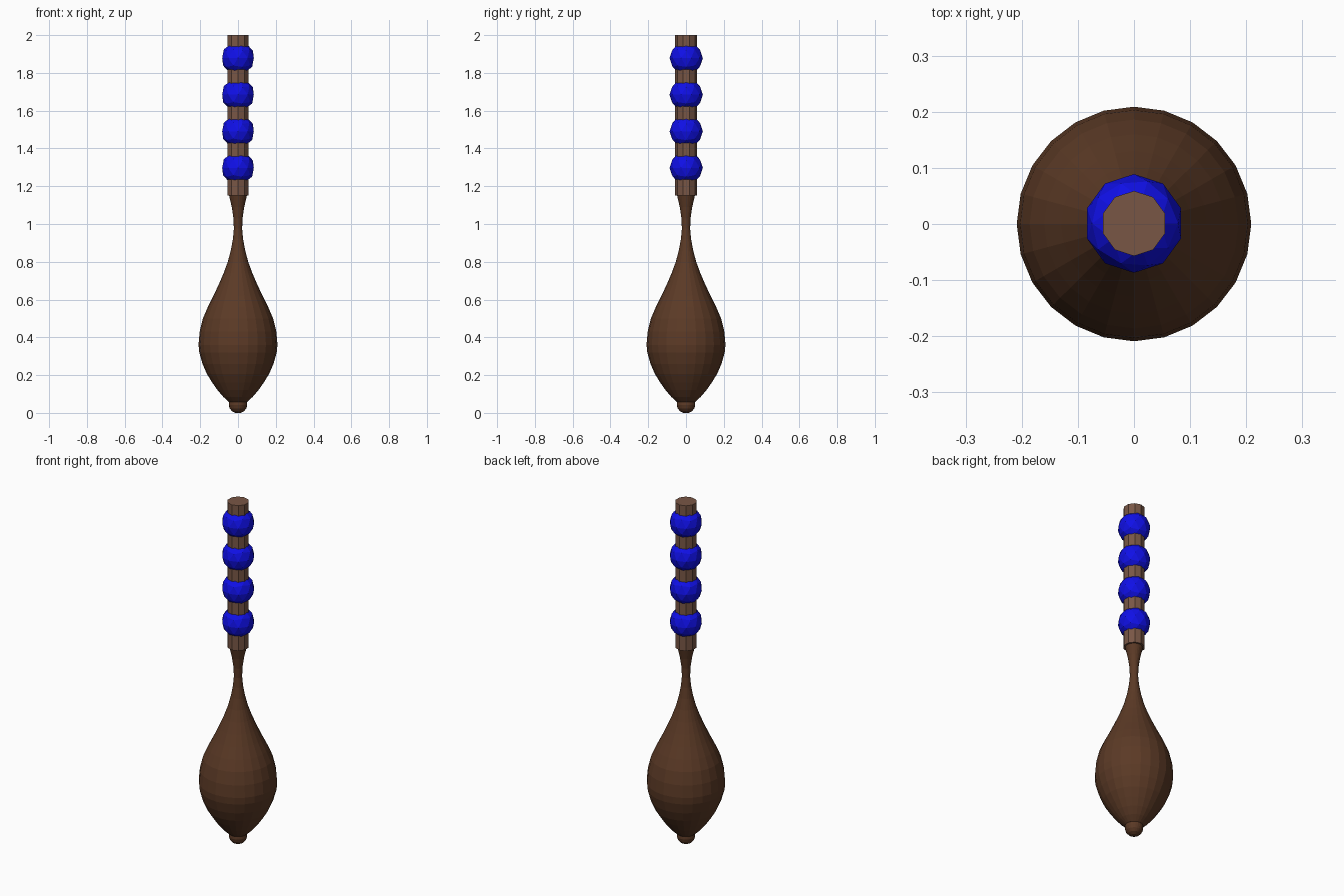
import bpy, bmesh, math

if "Cube" in bpy.data.objects:
    bpy.data.objects.remove(bpy.data.objects["Cube"])


def material(name, rgb):
    m = bpy.data.materials.new(name)
    m.diffuse_color = (*rgb, 1)
    m.use_nodes = True
    m.node_tree.nodes["Principled BSDF"].inputs["Base Color"].default_value = m.diffuse_color
    return m


DARK = material("dark_wood", (0.105, 0.042, 0.019))
LIGHT = material("light_wood", (0.19, 0.094, 0.06))
BLUE = material("blue", (0.005, 0.005, 0.8))


def lathe(name, profile, sides, mat, start=0.0, y=0.0):
    """Closed surface of revolution from (radius, height) points."""
    bm = bmesh.new()
    rings = []
    for r, z in profile:
        rings.append([bm.verts.new((r * math.cos(start + math.tau * i / sides),
                                    y + r * math.sin(start + math.tau * i / sides), z))
                      for i in range(sides)])
    for a, b in zip(rings, rings[1:]):
        for i in range(sides):
            j = (i + 1) % sides
            bm.faces.new((a[i], a[j], b[j], b[i]))
    bm.faces.new(rings[0][::-1])
    bm.faces.new(rings[-1])
    mesh = bpy.data.meshes.new(name)
    bm.to_mesh(mesh)
    bm.free()
    mesh.materials.append(mat)
    ob = bpy.data.objects.new(name, mesh)
    bpy.context.collection.objects.link(ob)
    return ob


# Drop-shaped body narrowing to a flared neck
lathe("body", [
    (0.048, 0.058), (0.078, 0.085), (0.108, 0.12), (0.136, 0.16), (0.164, 0.205),
    (0.188, 0.26), (0.205, 0.32), (0.209, 0.36), (0.203, 0.43), (0.186, 0.50),
    (0.160, 0.56), (0.130, 0.62), (0.102, 0.68), (0.076, 0.74), (0.054, 0.80),
    (0.038, 0.86), (0.027, 0.92), (0.022, 0.975), (0.024, 1.03), (0.033, 1.09),
    (0.048, 1.155)], 24, DARK)

# Rounded knob under the body
lathe("bottom_knob", [
    (0.015, 0.0), (0.032, 0.009), (0.044, 0.024), (0.049, 0.042), (0.047, 0.062)],
    24, DARK)

# Straight faceted handle
lathe("handle", [(0.058, 1.15), (0.058, 2.0)], 10, LIGHT, math.radians(18), 0.001)

# Faceted beads threaded on the handle
for i in range(4):
    bpy.ops.mesh.primitive_ico_sphere_add(
        subdivisions=2, radius=0.088, location=(0, 0.001, 1.297 + 0.1937 * i))
    bead = bpy.context.object
    bead.name = f"bead_{i + 1}"
    bead.data.materials.append(BLUE)
